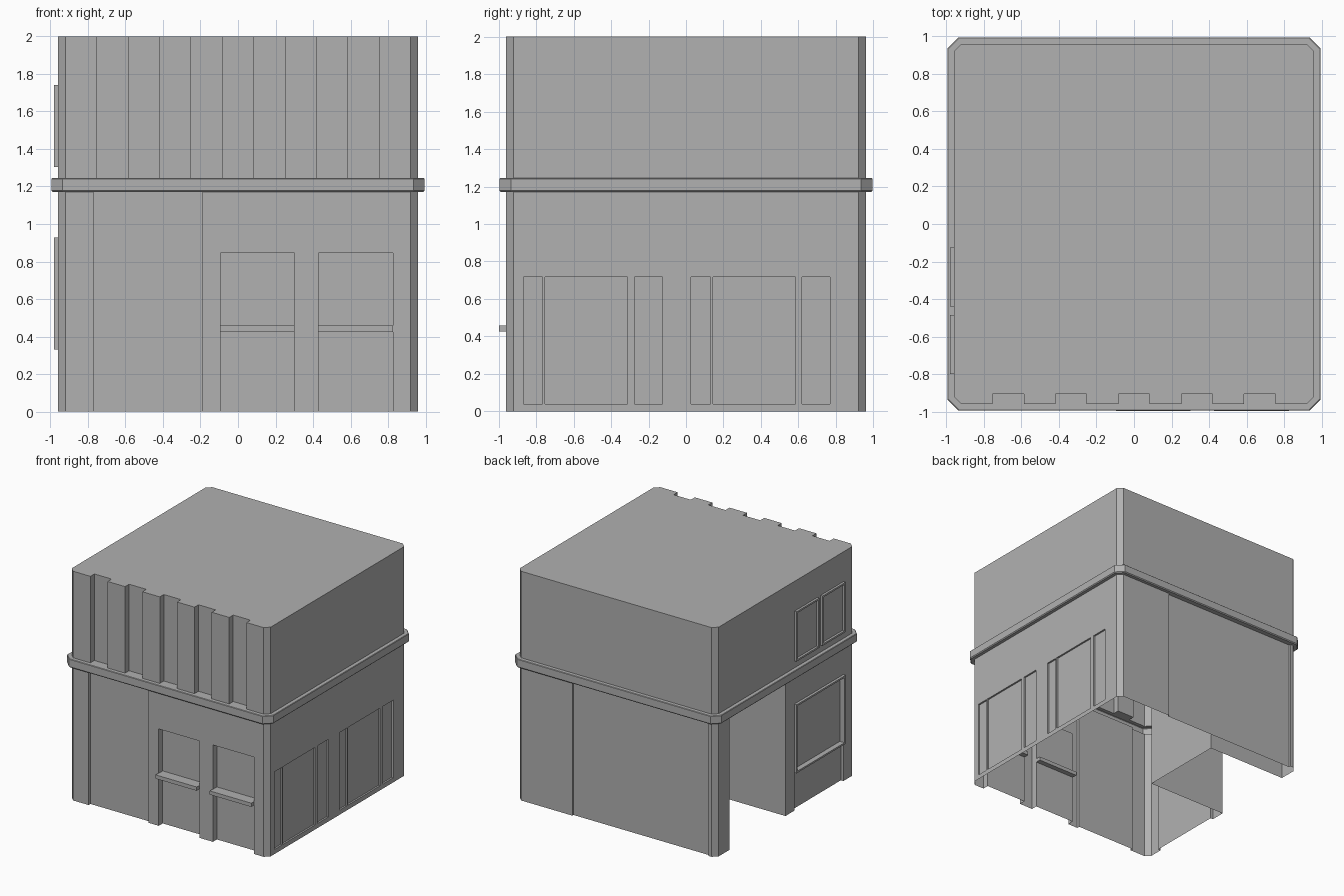
import bpy, bmesh
from mathutils import Vector

if "Cube" in bpy.data.objects:
    bpy.data.objects.remove(bpy.data.objects["Cube"])

H, C = 0.96, 0.04          # wall half-width and corner chamfer
BAND_LO, BAND_HI, TOP = 1.17, 1.245, 2.0

# dark grey plaster used everywhere
grey = bpy.data.materials.new("dark_grey")
grey.diffuse_color = (0.44, 0.44, 0.44, 1)
grey.use_nodes = True
grey.node_tree.nodes["Principled BSDF"].inputs["Base Color"].default_value = grey.diffuse_color

# side name -> (mapping of (u, depth, z) to a point, outward normal, u axis)
SIDES = {
    "front": (lambda u, d, z: (u, d - H, z), Vector((0, -1, 0)), Vector((1, 0, 0))),
    "back": (lambda u, d, z: (u, H - d, z), Vector((0, 1, 0)), Vector((1, 0, 0))),
    "right": (lambda u, d, z: (H - d, u, z), Vector((1, 0, 0)), Vector((0, 1, 0))),
    "left": (lambda u, d, z: (d - H, u, z), Vector((-1, 0, 0)), Vector((0, 1, 0))),
}
UP = Vector((0, 0, 1))


def finish(name, bm):
    mesh = bpy.data.meshes.new(name)
    bmesh.ops.remove_doubles(bm, verts=bm.verts, dist=1e-5)
    bm.to_mesh(mesh)
    bm.free()
    mesh.materials.append(grey)
    ob = bpy.data.objects.new(name, mesh)
    bpy.context.collection.objects.link(ob)
    return ob


def face(bm, pts, want):
    f = bm.faces.new([bm.verts.new(p) for p in pts])
    f.normal_update()
    if f.normal.dot(want) < 0:
        f.normal_flip()


def wall(bm, side, z0, z1, recesses):
    """Thin wall with rectangular recesses (u0, u1, z0, z1, depth)."""
    P, out, ax = SIDES[side]
    us = sorted({-H + C, H - C, *[r[0] for r in recesses], *[r[1] for r in recesses]})
    zs = sorted({z0, z1, *[r[2] for r in recesses], *[r[3] for r in recesses]})

    def depth(i, j):
        if not (0 <= i < len(us) - 1 and 0 <= j < len(zs) - 1):
            return 0
        u, z = (us[i] + us[i + 1]) / 2, (zs[j] + zs[j + 1]) / 2
        return max([r[4] for r in recesses if r[0] < u < r[1] and r[2] < z < r[3]], default=0)

    for i in range(len(us)):
        for j in range(len(zs)):
            d = depth(i, j)
            if i < len(us) - 1 and j < len(zs) - 1:
                a, b, lo, hi = us[i], us[i + 1], zs[j], zs[j + 1]
                face(bm, [P(a, d, lo), P(b, d, lo), P(b, d, hi), P(a, d, hi)], out)
            # jambs between neighbouring columns
            e = depth(i - 1, j)
            if d != e:
                u, lo, hi = us[i], zs[j], zs[j + 1]
                face(bm, [P(u, d, lo), P(u, e, lo), P(u, e, hi), P(u, d, hi)], ax * (d - e))
            # lintels and ledges; open at ground and roof
            e = depth(i, j - 1)
            if d != e and zs[j] not in (0, TOP):
                a, b, z = us[i], us[i + 1], zs[j]
                face(bm, [P(a, d, z), P(b, d, z), P(b, e, z), P(a, e, z)], UP * (d - e))


def storey(name, z0, z1, plan):
    bm = bmesh.new()
    for side in SIDES:
        wall(bm, side, z0, z1, plan.get(side, []))
    k = H - C
    for sx in (-1, 1):
        for sy in (-1, 1):
            a, b = (sx * H, sy * k), (sx * k, sy * H)
            face(bm, [(*a, z0), (*b, z0), (*b, z1), (*a, z1)], Vector((sx, sy, 0)))
    return finish(name, bm)


def octagon(h, c, z):
    k = h - c
    return [(-k, -h, z), (k, -h, z), (h, -k, z), (h, k, z),
            (k, h, z), (-k, h, z), (-h, k, z), (-h, -k, z)]


def box(bm, lo, hi):
    vs = bmesh.ops.create_cube(bm, size=1)["verts"]
    for v in vs:
        v.co = [(l + h) / 2 + c * (h - l) for l, h, c in zip(lo, hi, v.co)]


# ground storey: shallow panels, window bays and the deep side entry
right_panes = [(-0.868, -0.765), (-0.752, -0.312), (-0.275, -0.125),
               (0.027, 0.13), (0.145, 0.585), (0.62, 0.77)]
bays = [(-0.093, 0.3), (0.43, 0.827)]
storey("lower_walls", 0, BAND_LO, {
    "front": [(-0.77, -0.19, 0, BAND_LO, 0.025)] + [(a, b, 0, 0.845, 0.055) for a, b in bays],
    "right": [(a, b, 0.04, 0.717, 0.015) for a, b in right_panes],
    "back": [(-0.89, 0.425, 0, BAND_LO, 0.015)],
    "left": [(0.0, 0.768, 0, BAND_LO, 0.77), (-0.80, -0.125, 0, 0.93, 0.025)],
})

# upper storey: five vertical grooves on the front, two windows on the left
groove_d = 0.055
grooves = [(x - 0.083, x + 0.083) for x in (-0.67, -0.335, 0, 0.335, 0.67)]
upper_windows = [(-0.44, -0.125), (-0.80, -0.485)]
storey("upper_walls", BAND_HI, TOP, {
    "front": [(a, b, BAND_HI, TOP, groove_d) for a, b in grooves],
})

# roof slab notched by the grooves
outline = octagon(H, C, TOP)
notches = []
for a, b in grooves:
    notches += [(a, -H, TOP), (a, groove_d - H, TOP), (b, groove_d - H, TOP), (b, -H, TOP)]
bm = bmesh.new()
face(bm, outline[:1] + notches + outline[1:], UP)
finish("roof", bm)

# projecting band around the building
rings = [octagon(*r) for r in ((H, C, BAND_LO), (0.988, 0.056, BAND_LO), (0.995, 0.06, 1.178),
                               (0.995, 0.06, 1.241), (0.991, 0.058, BAND_HI), (H, C, BAND_HI))]
bm = bmesh.new()
loops = [[bm.verts.new(p) for p in r] for r in rings]
for lo, hi in zip(loops, loops[1:]):
    for i in range(8):
        j = (i + 1) % 8
        bm.faces.new((lo[i], lo[j], hi[j], hi[i]))
finish("band", bm)

# front window sills
for n, (a, b) in enumerate(bays):
    bm = bmesh.new()
    box(bm, (a - 0.004, -0.998, 0.425), (b, -0.86, 0.458))
    finish(f"window_sill_{n + 1}", bm)

# raised frames on the left side
w = 0.015
frames = [(-0.80, -0.125, 0.33, 0.928, -0.935)] + [(a, b, 1.305, 1.74, -0.96) for a, b in upper_windows]
for n, (a, b, lo, hi, xin) in enumerate(frames):
    bm = bmesh.new()
    for y0, y1, z0, z1 in ((a, b, lo, lo + w), (a, b, hi - w, hi),
                           (a, a + w, lo + w, hi - w), (b - w, b, lo + w, hi - w)):
        box(bm, (-0.98, y0, z0), (xin, y1, z1))
    finish(f"window_frame_{n + 1}", bm)
